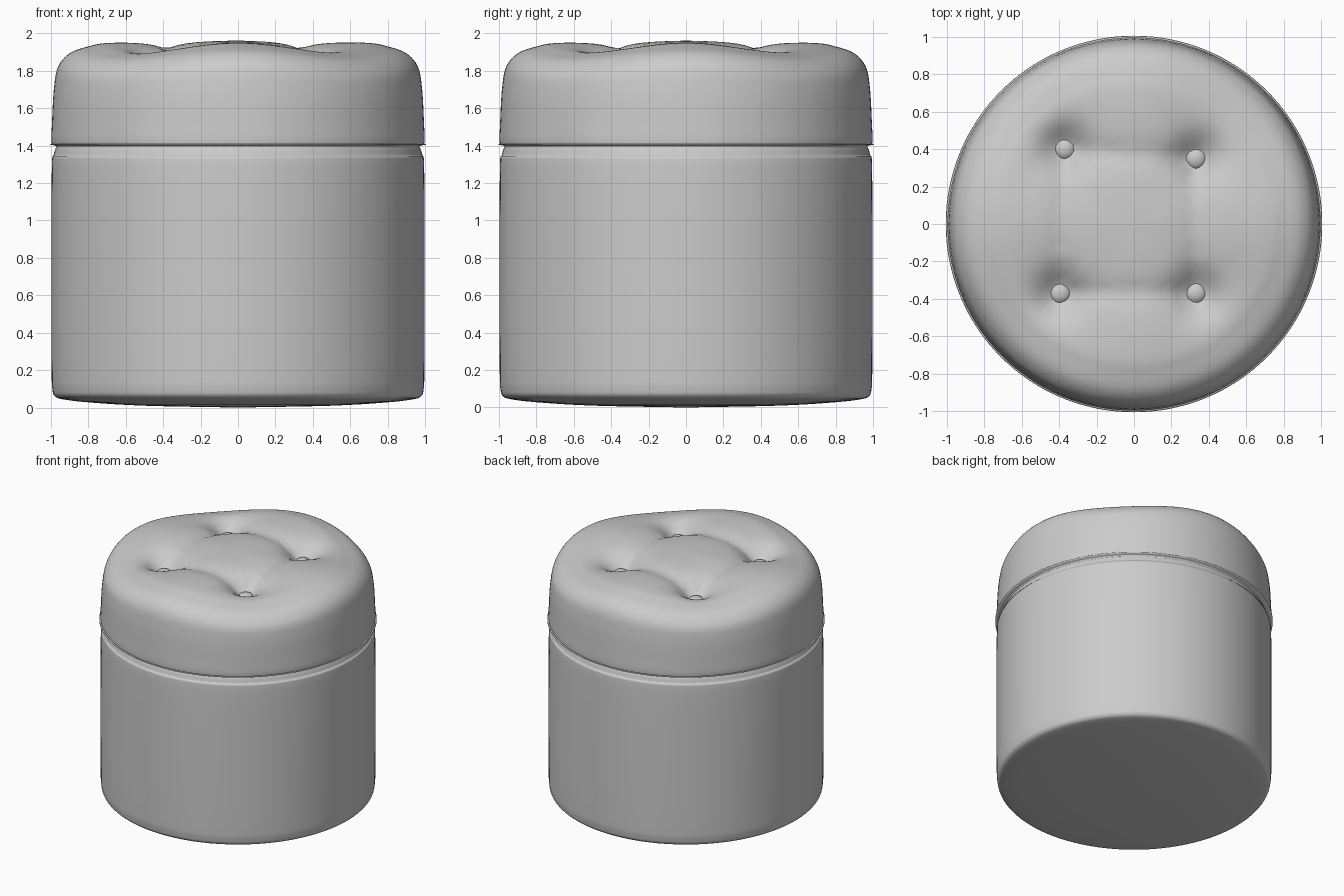
import bpy, bmesh, math
from mathutils import Vector

if "Cube" in bpy.data.objects:
    bpy.data.objects.remove(bpy.data.objects["Cube"], do_unlink=True)

fabric = bpy.data.materials.new("grey fabric")
fabric.use_nodes = True
grey = (0.6, 0.6, 0.6, 1)
fabric.diffuse_color = grey
fabric.node_tree.nodes["Principled BSDF"].inputs["Base Color"].default_value = grey

BUTTONS = [(-0.37, 0.40), (0.33, 0.35), (0.33, -0.37), (-0.395, -0.37)]
corners = [Vector(b) for b in BUTTONS]


def finish(name, bm):
    bmesh.ops.recalc_face_normals(bm, faces=bm.faces)
    mesh = bpy.data.meshes.new(name)
    bm.to_mesh(mesh)
    bm.free()
    for p in mesh.polygons:
        p.use_smooth = True
    mesh.materials.append(fabric)
    ob = bpy.data.objects.new(name, mesh)
    bpy.context.collection.objects.link(ob)
    return ob


def smooth_path(points, steps):
    """Catmull-Rom curve through the profile points."""
    pts = [Vector(p) for p in points]
    pts = [2 * pts[0] - pts[1]] + pts + [2 * pts[-1] - pts[-2]]
    out = []
    for a, b, c, d in zip(pts, pts[1:], pts[2:], pts[3:]):
        for i in range(steps):
            t = i / steps
            out.append(0.5 * (2 * b + (c - a) * t + (2 * a - 5 * b + 4 * c - d) * t * t
                              + (3 * b - a - 3 * c + d) * t ** 3))
    return out + [pts[-2]]


def lathe(name, profile, shape=lambda x, y, z: z, sides=128):
    """Revolve a profile that starts and ends on the axis."""
    bm = bmesh.new()
    rings = []
    for r, z in profile[1:-1]:
        ring = []
        for i in range(sides):
            a = math.tau * i / sides
            x, y = r * math.cos(a), r * math.sin(a)
            ring.append(bm.verts.new((x, y, shape(x, y, z))))
        rings.append(ring)
    for lo, hi in zip(rings, rings[1:]):
        for i in range(sides):
            j = (i + 1) % sides
            bm.faces.new((lo[i], lo[j], hi[j], hi[i]))
    for ring, (r, z) in ((rings[0], profile[0]), (rings[-1], profile[-1])):
        tip = bm.verts.new((0, 0, shape(0, 0, z)))
        for i in range(sides):
            bm.faces.new((ring[i], ring[(i + 1) % sides], tip))
    return finish(name, bm)


def segment_distance(p, a, b):
    t = max(0, min(1, (p - a).dot(b - a) / (b - a).length_squared))
    return (p - a - (b - a) * t).length


def tufted(x, y, z):
    """Pull the cushion top down along the creases and at the buttons."""
    fade = max(0, min(1, (z - 1.6) / 0.25))
    p = Vector((x, y))
    crease = min(segment_distance(p, corners[i - 1], corners[i]) for i in range(4))
    dimple = min((p - c).length for c in corners)
    diagonal = math.sin(2 * math.atan2(y, x)) ** 2 * min(1, p.length / 0.6) ** 2
    drop = 0.04 * math.exp(-crease / 0.08) + 0.085 * math.exp(-(dimple / 0.12) ** 2)
    return z - fade * (drop + 0.045 * diagonal)


# Upholstered drum with a shallow domed underside
base = [(0, 0), (0.5, 0.01), (0.8, 0.028), (0.94, 0.045), (0.98, 0.062), (0.992, 0.1),
        (0.996, 0.2), (0.997, 0.75), (0.995, 1.28), (0.985, 1.35), (0.968, 1.395),
        (0.93, 1.41), (0, 1.41)]
lathe("drum_body", smooth_path(base, 4))

# Cushion seat
side = [(0.93, 1.4), (0.985, 1.404), (0.997, 1.425), (0.994, 1.52), (0.984, 1.7),
        (0.962, 1.82), (0.9, 1.893), (0.8, 1.93), (0.68, 1.95), (0.36, 1.955), (0, 1.962)]
lathe("seat_cushion", [(0, 1.4)] + smooth_path(side, 8), tufted)

# Tufting buttons
for n, (x, y) in enumerate(BUTTONS):
    bm = bmesh.new()
    bmesh.ops.create_uvsphere(bm, u_segments=24, v_segments=12, radius=0.058)
    button = finish(f"tuft_button_{n + 1}", bm)
    button.location = (x, y, tufted(x, y, 1.95) + 0.012)
    button.scale.z = 0.65
